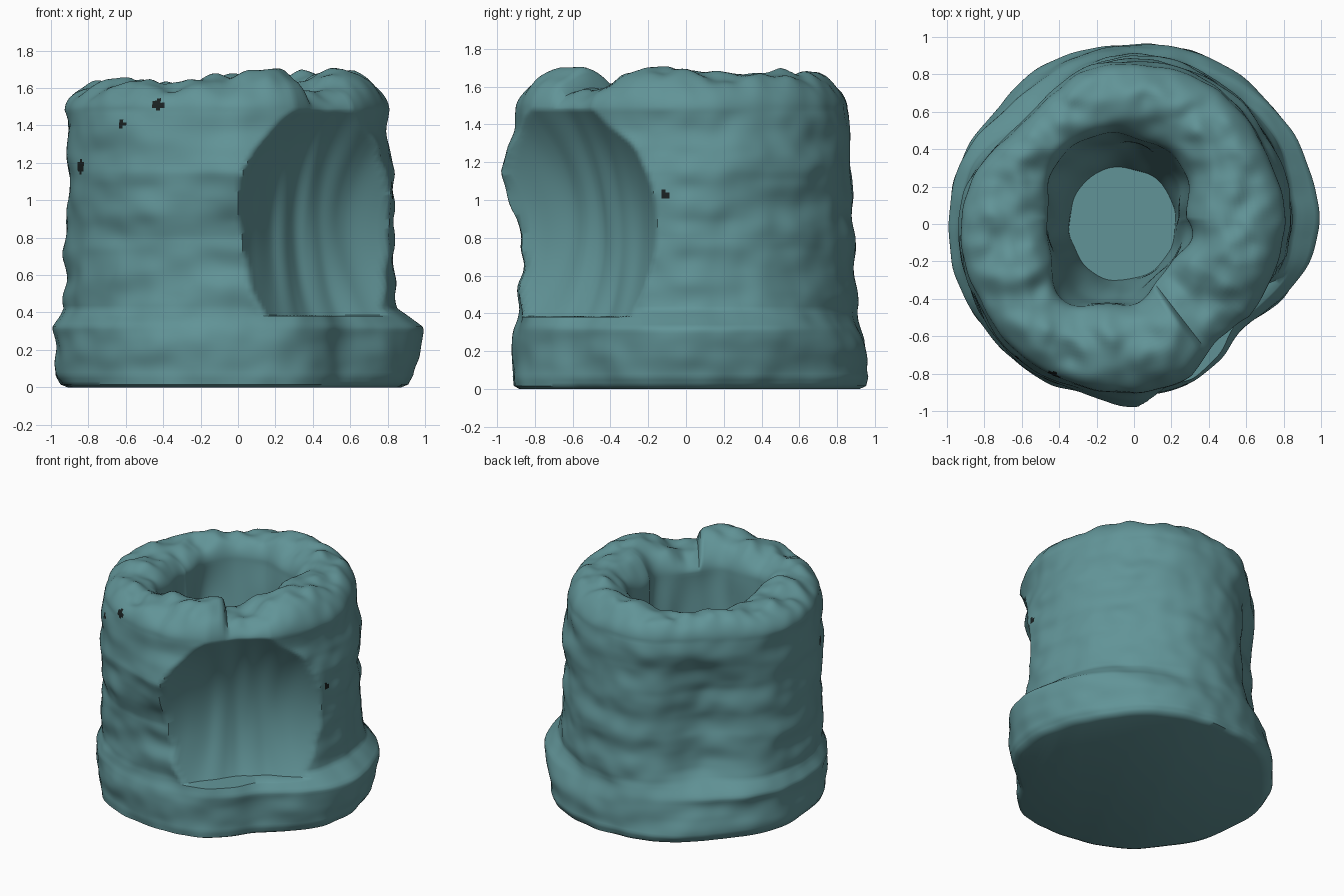
import bpy, bmesh, math
from mathutils import Vector, noise

cube = bpy.data.objects.get("Cube")
if cube:
    bpy.data.objects.remove(cube)

SIDES = 240
SHOULDER = 1.48
LEDGE = 0.385
SCOOP_ANGLE = math.radians(-49)

# Outer radius by height for each direction
HEIGHTS = [0, 0.06, 0.32, 0.42, 0.8, 1.15, 1.48]
RADII = {
    0: [0.90, 0.94, 0.98, 0.86, 0.81, 0.83, 0.80],
    90: [0.95, 0.98, 0.93, 0.91, 0.90, 0.88, 0.85],
    180: [0.95, 0.98, 1.00, 0.93, 0.92, 0.91, 0.92],
    270: [0.91, 0.92, 0.90, 0.88, 0.86, 0.93, 0.89],
}


def lerp_table(xs, ys, x):
    for i in range(len(xs) - 1):
        if x <= xs[i + 1]:
            f = max(0, (x - xs[i]) / (xs[i + 1] - xs[i]))
            return ys[i] + (ys[i + 1] - ys[i]) * f
    return ys[-1]


def smooth(a, b, x):
    f = min(1, max(0, (x - a) / (b - a)))
    return f * f * (3 - 2 * f)


def rough(x, y, z, seed=0):
    return noise.noise(Vector((x + seed, y, z)))


def turn(a, degrees):
    return (a - math.radians(degrees) + math.pi) % (2 * math.pi) - math.pi


def bump(x, width):
    return math.exp(-(x / width) ** 2)


def from_scoop(a):
    return turn(a, math.degrees(SCOOP_ANGLE))


def body_radius(a, z):
    weights = {d: max(0, math.cos(a - math.radians(d))) ** 2 for d in RADII}
    r = sum(w * lerp_table(HEIGHTS, RADII[d], z) for d, w in weights.items())
    c, s = math.cos(a), math.sin(a)
    # Horizontal coil ridges and broader lumps
    r += 0.032 * rough(c * 1.3, s * 1.3, z * 5.5, 3)
    r += 0.014 * rough(c * 2.5, s * 2.5, z * 2.5, 9)
    r += 0.012 * rough(c * 6, s * 6, z * 8, 5)
    # Flattened diagonal side, hollow back corner, fuller front corner, front bulge
    r -= (0.13 - 0.06 * smooth(0.8, 1.4, z)) * bump(turn(a, -43), 0.33)
    hollow = 0.04 + 0.14 * smooth(0.3, 0.5, z) - 0.09 * smooth(1.05, 1.4, z)
    r -= hollow * bump(turn(a, 135), 0.38)
    r += (0.02 + 0.03 * bump(z - 0.85, 0.4)) * bump(turn(a, -135), 0.5)
    r += 0.05 * bump(turn(a, -87), 0.25) * bump(z - 1.12, 0.25)
    return r


def scoop_radius(a, z):
    d = from_scoop(a)
    if z <= LEDGE or abs(d) > 1.1:
        return 9
    depth = 0.54 + 0.58 * (z - 0.85) ** 2
    bend = 0.42 * math.sin(d) ** 2 + 1e-6
    disc = math.cos(d) ** 2 - 4 * bend * depth
    if disc < 0:
        return 9
    flutes = 0.02 * rough(d * 5, 0, z * 1.5, 7)
    return (math.cos(d) - math.sqrt(disc)) / (2 * bend) + flutes


def outer_point(a, z):
    r = min(body_radius(a, z), scoop_radius(a, z))
    return Vector((r * math.cos(a), r * math.sin(a), z))


def inner_point(a, z):
    f = smooth(0.3, SHOULDER, z)
    c, s = math.cos(a), math.sin(a)
    r = 0.28 + 0.09 * f + (0.02 + 0.07 * f) * abs(s)
    r += (0.04 * f + 0.015) * rough(c * 2, s * 2, z * 2, 12)
    r -= 0.07 * f * bump(from_scoop(a) + 0.1, 0.3)
    r += 0.06 * f * bump(turn(a, -122), 0.3)
    return Vector((r * c - 0.06 - 0.03 * f, r * s + 0.03 * f, z))


def rim_point(a, t):
    p = outer_point(a, SHOULDER).lerp(inner_point(a, SHOULDER), t)
    top = 1.655 + 0.03 * math.cos(a)
    # Overlapping lobe with a shallow valley beside it, above the scoop
    d = turn(a, -45)
    top += 0.03 * bump(d + 0.42, 0.2)
    top -= 0.09 * smooth(-0.30, -0.26, d) * (1 - smooth(-0.1, 0.25, d))
    lumps = 0.055 * rough(p.x * 4, p.y * 4, 0, 20) + 0.03 * rough(p.x * 9, p.y * 9, 1)
    arch = max(0, math.sin(math.pi * t)) ** 0.5
    p.z += (top - SHOULDER + lumps) * arch
    return p


# Rings run up the outside, over the rim and down the inside
rings = []
outer_heights = sorted([0.015 + i * (SHOULDER - 0.015) / 90 for i in range(91)]
                       + [LEDGE - 0.004, LEDGE + 0.002])
rings.append(lambda a: outer_point(a, 0) * 0.97)
for z in outer_heights:
    rings.append(lambda a, z=z: outer_point(a, z))
for i in range(1, 32):
    t = (1 - math.cos(math.pi * i / 32)) / 2
    rings.append(lambda a, t=t: rim_point(a, t))
for i in range(41):
    z = SHOULDER + (0.4 - SHOULDER) * i / 40
    rings.append(lambda a, z=z: inner_point(a, z))

bm = bmesh.new()
angles = [2 * math.pi * i / SIDES - math.pi for i in range(SIDES)]
loops = [[bm.verts.new(ring(a)) for a in angles] for ring in rings]
for low, high in zip(loops, loops[1:]):
    for i in range(SIDES):
        j = (i + 1) % SIDES
        bm.faces.new((low[i], low[j], high[j], high[i]))

# Flat underside and floor of the hollow
bm.faces.new(list(reversed(loops[0])))
bm.faces.new(loops[-1])
bmesh.ops.recalc_face_normals(bm, faces=bm.faces[:])

# Small dark pits in the outer wall: angle in degrees, height, size
PITS = [(-118, 1.51, 0.03), (-131, 1.41, 0.02), (-154, 1.18, 0.035), (-8, 1.03, 0.025)]
for face in bm.faces:
    p = face.calc_center_median()
    if p.xy.length > 0.7:
        a = math.atan2(p.y, p.x)
        if any(math.hypot(turn(a, d) * 0.9, p.z - z) < size for d, z, size in PITS):
            face.material_index = 1

mesh = bpy.data.meshes.new("clay_pot")
bm.to_mesh(mesh)
bm.free()
pot = bpy.data.objects.new("clay_pot", mesh)
bpy.context.collection.objects.link(pot)

# Dull teal clay and near-black pits
for name, color in (("dull_teal", (0.12, 0.295, 0.31, 1)),
                    ("dark_pit", (0.01, 0.015, 0.015, 1))):
    mat = bpy.data.materials.new(name)
    mat.use_nodes = True
    mat.diffuse_color = color
    mat.node_tree.nodes["Principled BSDF"].inputs["Base Color"].default_value = color
    mesh.materials.append(mat)

bpy.context.view_layer.objects.active = pot
pot.select_set(True)
bpy.ops.object.shade_smooth_by_angle(angle=math.radians(50))
